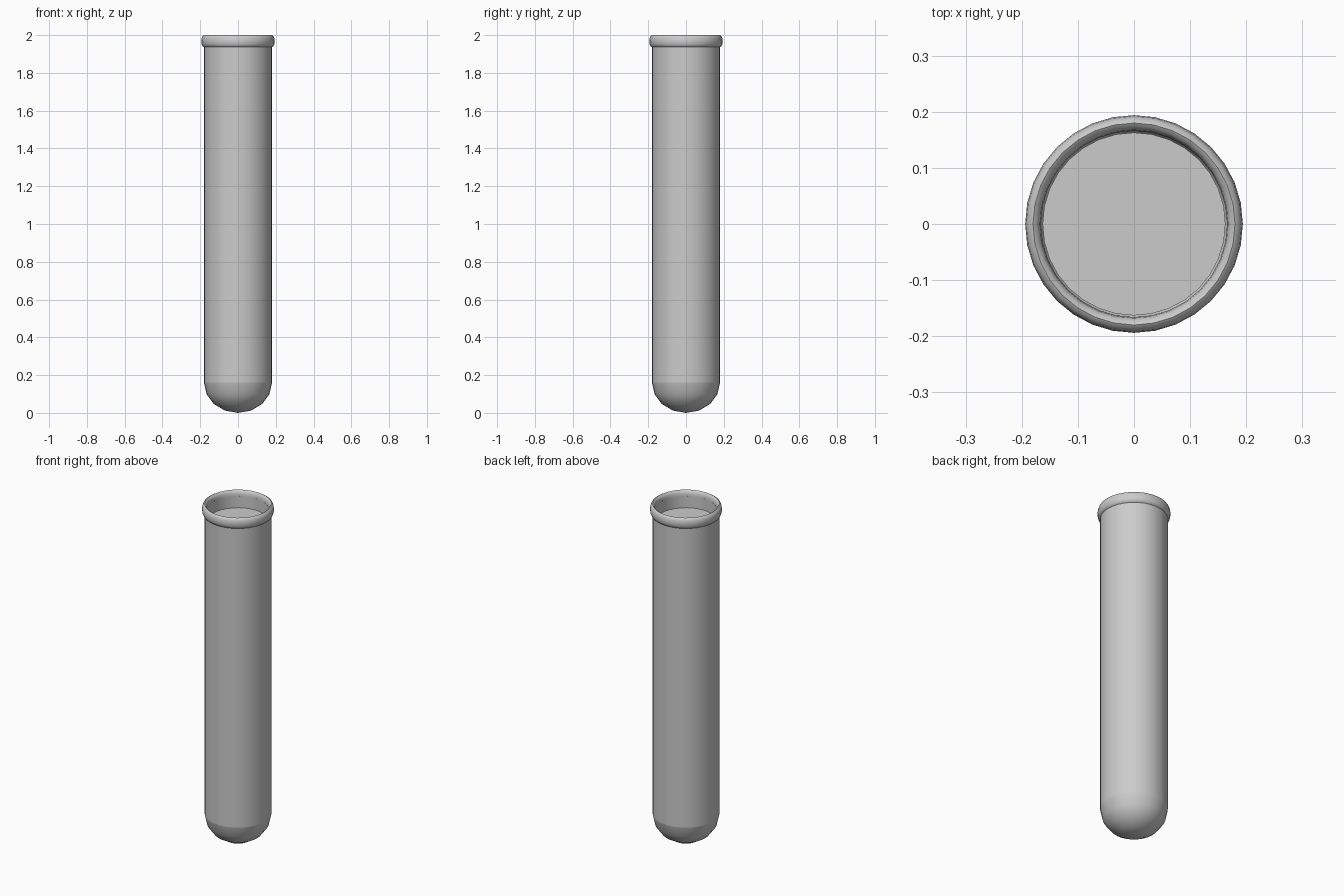
import bpy, bmesh, math

if "Cube" in bpy.data.objects:
    bpy.data.objects.remove(bpy.data.objects["Cube"])

SIDES = 32


def lathe(name, profile, closed=False):
    """Revolve (radius, z) points about the z axis; zero radius makes a pole."""
    bm = bmesh.new()
    verts = [bm.verts.new((r, 0, z)) for r, z in profile]
    pairs = list(zip(verts, verts[1:]))
    if closed:
        pairs.append((verts[-1], verts[0]))
    edges = [bm.edges.new(p) for p in pairs]
    bmesh.ops.spin(bm, geom=verts + edges, cent=(0, 0, 0), axis=(0, 0, 1),
                   angle=2 * math.pi, steps=SIDES, use_duplicate=False)
    bmesh.ops.remove_doubles(bm, verts=bm.verts, dist=1e-5)
    bmesh.ops.recalc_face_normals(bm, faces=bm.faces)
    mesh = bpy.data.meshes.new(name)
    bm.to_mesh(mesh)
    bm.free()
    obj = bpy.data.objects.new(name, mesh)
    bpy.context.collection.objects.link(obj)
    bpy.ops.object.select_all(action='DESELECT')
    obj.select_set(True)
    bpy.context.view_layer.objects.active = obj
    bpy.ops.object.shade_smooth_by_angle(angle=math.radians(40))
    return obj


def bowl(radius, height, base):
    """Quarter ellipse from the bottom pole up to the full radius."""
    angles = [math.pi / 8 * i for i in range(5)]
    return [(radius * math.sin(a), base + height * (1 - math.cos(a))) for a in angles]


# Straight glass wall
lathe("tube_wall", [(0.18, 0.16), (0.18, 1.967), (0.166, 1.967), (0.166, 0.16)], closed=True)

# Rounded bottom
lathe("tube_bottom", bowl(0.18, 0.16, 0.0))

# Rolled lip with a tall oval section
lip = [(0.18 + 0.014 * math.cos(a), 1.968 + 0.032 * math.sin(a))
       for a in (2 * math.pi * i / 12 for i in range(12))]
lathe("rolled_lip", lip, closed=True)

# Contents filling the tube to a flat level below the lip
lathe("contents", bowl(0.163, 0.145, 0.015) + [(0.163, 1.90), (0, 1.90)])
